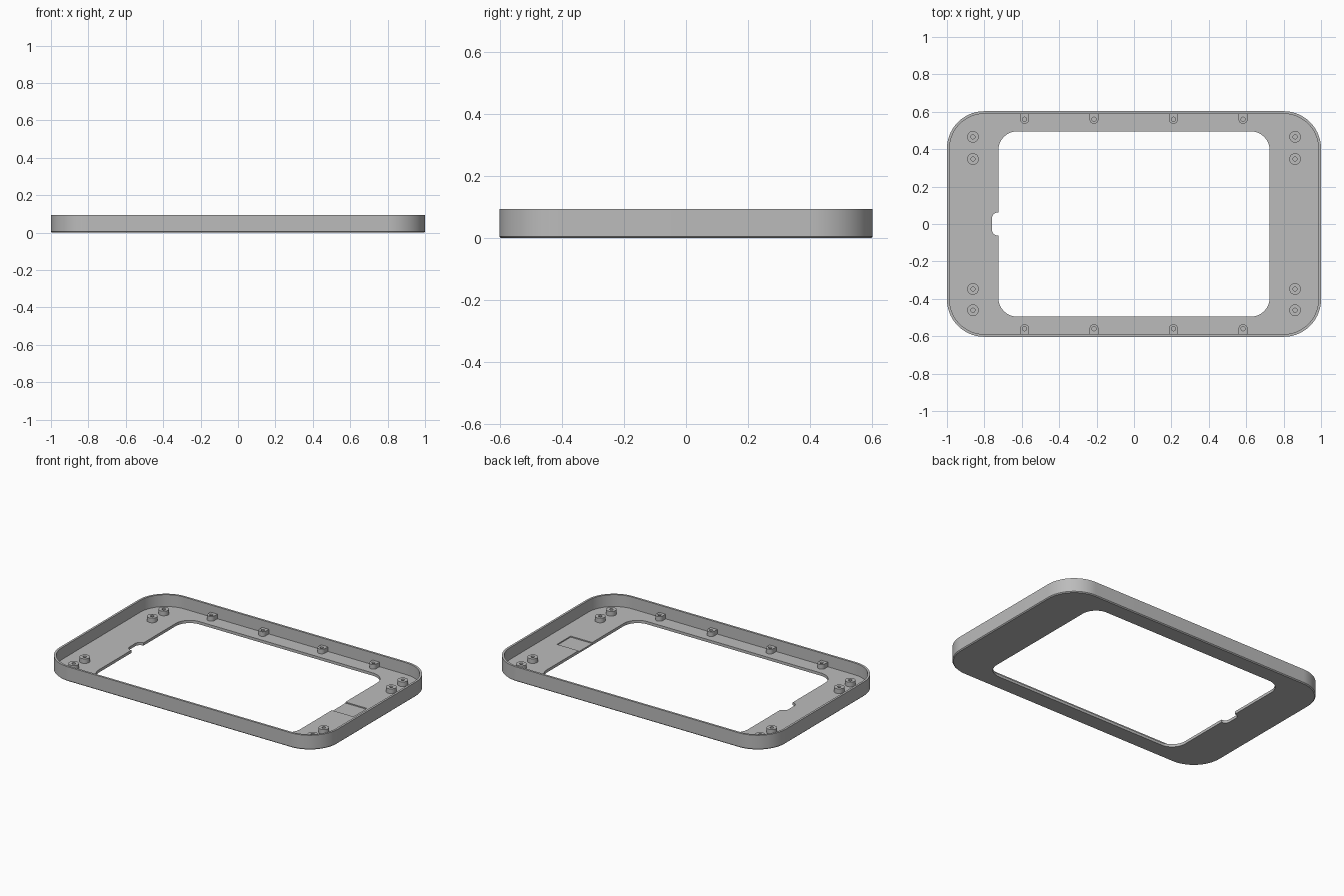
import bpy, bmesh
from math import cos, sin, pi, radians

cube = bpy.data.objects.get("Cube")
if cube:
    bpy.data.objects.remove(cube, do_unlink=True)

HALF_Y, HEIGHT, FLOOR, WALL = 0.603, 0.095, 0.018, 0.014
BOSS_TOP = 0.048

grey = bpy.data.materials.new("matte grey")
grey.use_nodes = True
grey.diffuse_color = (0.5, 0.5, 0.5, 1)
grey.node_tree.nodes["Principled BSDF"].inputs["Base Color"].default_value = (0.5, 0.5, 0.5, 1)


def arc(cx, cy, r, start, end, steps):
    return [(cx + r * cos(radians(start + (end - start) * i / steps)),
             cy + r * sin(radians(start + (end - start) * i / steps))) for i in range(steps + 1)]


def rounded_rect(x0, x1, y0, y1, r, steps=16):
    corners = [(x1 - r, y1 - r), (x0 + r, y1 - r), (x0 + r, y0 + r), (x1 - r, y0 + r)]
    return [p for i, (x, y) in enumerate(corners)
            for p in arc(x, y, r, 90 * i, 90 * i + 90, steps)]


def prism(name, outline, z0, z1, chamfer=0):
    """Extrude a flat outline upwards, optionally chamfering its lower rim."""
    bm = bmesh.new()
    base = bm.faces.new([bm.verts.new((x, y, z0)) for x, y in outline])
    grown = bmesh.ops.extrude_face_region(bm, geom=[base])["geom"]
    bmesh.ops.translate(bm, vec=(0, 0, z1 - z0),
                        verts=[v for v in grown if isinstance(v, bmesh.types.BMVert)])
    if chamfer:
        rim = [e for e in bm.edges if all(abs(v.co.z - z0) < 1e-6 for v in e.verts)]
        bmesh.ops.bevel(bm, geom=rim, offset=chamfer, segments=1, affect="EDGES")
    bmesh.ops.recalc_face_normals(bm, faces=bm.faces)
    mesh = bpy.data.meshes.new(name)
    bm.to_mesh(mesh)
    bm.free()
    mesh.materials.append(grey)
    obj = bpy.data.objects.new(name, mesh)
    bpy.context.collection.objects.link(obj)
    return obj


def carve(obj, cutters):
    """Subtract the cutters, bake the result and discard them."""
    for cutter in cutters:
        cutter.hide_render = True
        mod = obj.modifiers.new("cut", "BOOLEAN")
        mod.operation, mod.solver, mod.object = "DIFFERENCE", "EXACT", cutter
    bpy.context.view_layer.update()
    graph = bpy.context.evaluated_depsgraph_get()
    mesh = bpy.data.meshes.new_from_object(obj.evaluated_get(graph))
    obj.modifiers.clear()
    obj.data = mesh
    for cutter in cutters:
        bpy.data.objects.remove(cutter, do_unlink=True)


def smooth(obj):
    bpy.ops.object.select_all(action="DESELECT")
    obj.select_set(True)
    bpy.context.view_layer.objects.active = obj
    bpy.ops.object.shade_smooth_by_angle(angle=radians(30))


# Tray-shaped frame: rounded shell, hollow, window, cable notch and shallow pocket
frame = prism("frame", rounded_rect(-1, 1, -HALF_Y, HALF_Y, 0.2, 24), 0, HEIGHT, 0.006)
inner_x, inner_y = 1 - WALL, HALF_Y - WALL
carve(frame, [
    prism("hollow", rounded_rect(-inner_x, inner_x, -inner_y, inner_y, 0.2 - WALL, 24), FLOOR, 0.3),
    prism("window", rounded_rect(-0.725, 0.725, -0.495, 0.495, 0.1), -0.1, 0.2),
    prism("notch", rounded_rect(-0.76, -0.6, -0.062, 0.062, 0.033, 8), -0.1, 0.25),
    prism("pocket", [(0.6, -0.07), (0.88, -0.07), (0.88, 0.07), (0.6, 0.07)], FLOOR - 0.007, 0.28),
])
smooth(frame)


def boss(name, outline, x, y):
    post = prism(name, outline, FLOOR - 0.002, BOSS_TOP)
    carve(post, [prism("bore", arc(x, y, 0.011, 0, 345, 23), FLOOR, 0.2)])
    smooth(post)


# Round screw bosses in pairs at each corner
for x in (-0.861, 0.861):
    for y in (-0.461, -0.347, 0.347, 0.466):
        boss("corner_boss", arc(x, y, 0.031, 0, 348.75, 31), x, y)

# Half-round bosses that grow out of the long walls
for side, label in ((-1, "front"), (1, "back")):
    for x in (-0.585, -0.214, 0.211, 0.583):
        y, end = side * 0.56, side * (inner_y + 0.004)
        outline = [(x - 0.024, end)] + arc(x, y, 0.024, 180, 180 + side * 180, 16) + [(x + 0.024, end)]
        boss(label + "_wall_boss", outline, x, y)
